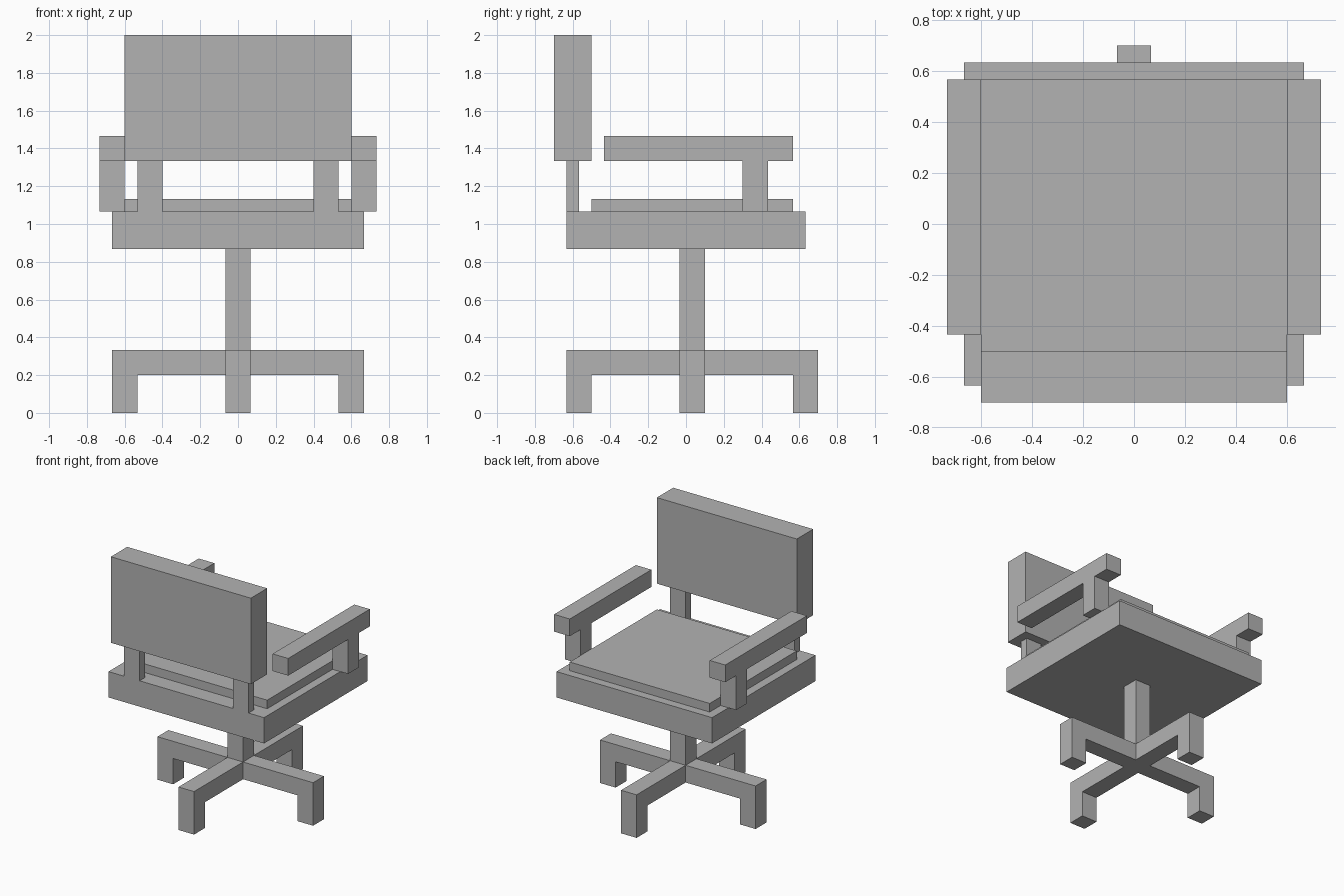
import bpy
import bmesh
from math import pi
from mathutils import Matrix, Vector

if "Cube" in bpy.data.objects:
    bpy.data.objects.remove(bpy.data.objects["Cube"], do_unlink=True)

# One plain grey for the whole chair
grey = bpy.data.materials.new("plain_grey")
grey.use_nodes = True
colour = (0.45, 0.45, 0.45, 1)
grey.diffuse_color = colour
grey.node_tree.nodes["Principled BSDF"].inputs["Base Color"].default_value = colour

U = 1 / 15       # design unit: every part sits on this grid
BASE_Y = U / 2   # the base sits slightly off the seat centre


def finish(name, bm):
    bmesh.ops.recalc_face_normals(bm, faces=bm.faces)
    mesh = bpy.data.meshes.new(name)
    bm.to_mesh(mesh)
    bm.free()
    mesh.materials.append(grey)
    obj = bpy.data.objects.new(name, mesh)
    bpy.context.collection.objects.link(obj)
    return obj


def box(name, x, y, z):
    """Box from (min, max) ranges in design units."""
    bm = bmesh.new()
    bmesh.ops.create_cube(bm, size=1)
    for v in bm.verts:
        v.co = Vector([U * (r[0] if c < 0 else r[1]) for c, r in zip(v.co, (x, y, z))])
    return finish(name, bm)


def slab(name, profile, x0, x1, matrix=Matrix()):
    """Extrude a (y, z) profile across x, then place it."""
    bm = bmesh.new()
    face = bm.faces.new([bm.verts.new((x0 * U, y * U, z * U)) for y, z in profile])
    new = bmesh.ops.extrude_face_region(bm, geom=[face])["geom"]
    bmesh.ops.translate(bm, vec=((x1 - x0) * U, 0, 0),
                        verts=[g for g in new if isinstance(g, bmesh.types.BMVert)])
    bm.transform(matrix)
    return finish(name, bm)


# Seat, cushion and backrest
box("seat", (-10, 10), (-9.5, 9.5), (13, 16))
box("cushion", (-9, 9), (-7.5, 8.5), (16, 17))
box("backrest", (-9, 9), (-10.5, -7.5), (20, 30))

# Column, down to the hub between the legs
box("column", (-1, 1), (-0.5, 1.5), (3, 13))

# Four bent legs around the column
leg = [(1, 3), (8, 3), (8, 0), (10, 0), (10, 5), (1, 5)]
for i, side in enumerate(("back", "left", "front", "right")):
    slab(side + "_leg", leg, -1, 1,
         Matrix.Translation((0, BASE_Y, 0)) @ Matrix.Rotation(-i * pi / 2, 4, "Z"))

# Armrests with their posts, and the backrest posts
arm = [(-6.5, 20), (4.5, 20), (4.5, 16), (6.5, 16), (6.5, 20), (8.5, 20), (8.5, 22), (-6.5, 22)]
for side, s in (("left", 1), ("right", -1)):
    slab(side + "_armrest", arm, 9 * s, 11 * s)
    box(side + "_back_post", sorted((6 * s, 8 * s)), (-9.5, -8.5), (16, 20))
